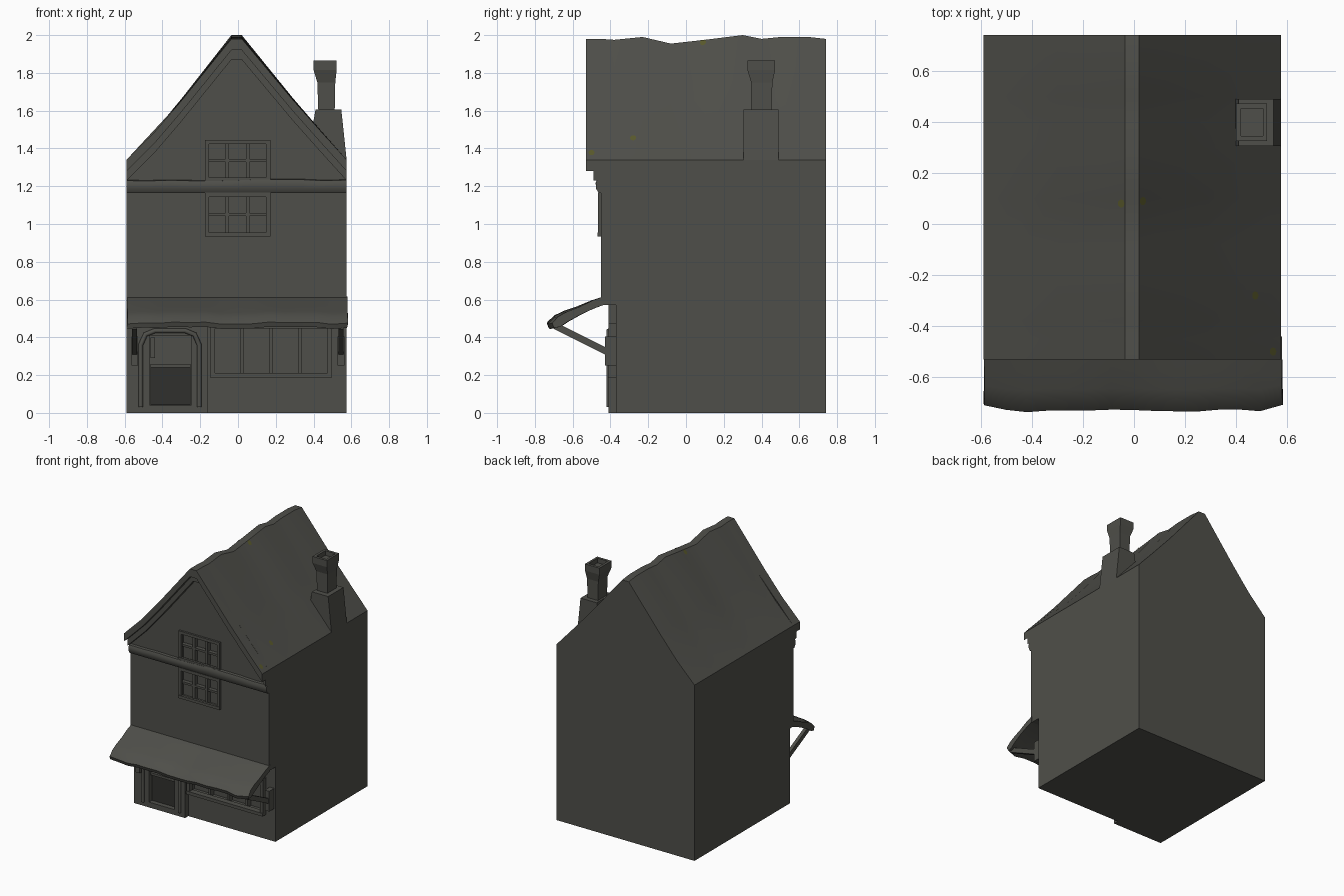
import bpy, bmesh, math, random
from mathutils import Vector

if "Cube" in bpy.data.objects:
    bpy.data.objects.remove(bpy.data.objects["Cube"])
random.seed(4)

def material(name, rgb):
    m = bpy.data.materials.new(name)
    m.diffuse_color = (*rgb, 1)
    m.use_nodes = True
    m.node_tree.nodes["Principled BSDF"].inputs["Base Color"].default_value = m.diffuse_color
    return m

STONE = material("dark_grey", (0.078, 0.078, 0.068))
DARK = material("door_black", (0.03, 0.03, 0.027))
MOSS = material("moss_olive", (0.10, 0.10, 0.025))

def make(name, faces, mat=STONE, recalc=True, smooth=None):
    """Object from a list of faces, each a list of points; shared corners are welded."""
    bm = bmesh.new()
    for f in faces:
        bm.faces.new([bm.verts.new(p) for p in f])
    bmesh.ops.remove_doubles(bm, verts=bm.verts, dist=1e-5)
    if recalc:
        bmesh.ops.recalc_face_normals(bm, faces=bm.faces)
    me = bpy.data.meshes.new(name)
    bm.to_mesh(me)
    bm.free()
    me.materials.append(mat)
    ob = bpy.data.objects.new(name, me)
    bpy.context.collection.objects.link(ob)
    if smooth:
        bpy.ops.object.select_all(action='DESELECT')
        ob.select_set(True)
        bpy.context.view_layer.objects.active = ob
        bpy.ops.object.shade_smooth_by_angle(angle=math.radians(smooth))
    return ob

def loft(rows, closed=True, caps=True):
    """Faces joining successive cross-sections."""
    out, n = [], len(rows[0])
    for a, b in zip(rows, rows[1:]):
        for i in range(n if closed else n - 1):
            j = (i + 1) % n
            out.append([a[i], a[j], b[j], b[i]])
    if caps:
        out += [rows[0][::-1], rows[-1]]
    return out

def rect(x0, x1, y0, y1, z):
    return [(x0, y0, z), (x1, y0, z), (x1, y1, z), (x0, y1, z)]

def box(x0, x1, y0, y1, z0, z1):
    return loft([rect(x0, x1, y0, y1, z0), rect(x0, x1, y0, y1, z1)])

def front(pts, y):
    return [(x, y, z) for x, z in pts]

def recess(x0, x1, z0, z1, y, d):
    """Five inner faces of an opening sunk into a front wall."""
    b = y + d
    return [rect(x0, x1, y, b, z0), rect(x0, x1, y, b, z1)[::-1],
            [(x0, y, z0), (x0, b, z0), (x0, b, z1), (x0, y, z1)],
            [(x1, y, z1), (x1, b, z1), (x1, b, z0), (x1, y, z0)],
            front([(x0, z0), (x1, z0), (x1, z1), (x0, z1)], b)]

def panel(x0, x1, z0, z1, y, hole, d):
    """Front wall rectangle with one sunken opening."""
    a, b, c, e = hole
    xs, zs, out = [x0, a, b, x1], [z0, c, e, z1], recess(*hole, y, d)
    for i in range(3):
        for k in range(3):
            if (i, k) != (1, 1):
                p, q, r, s = xs[i], xs[i + 1], zs[k], zs[k + 1]
                out.append(front([(p, r), (q, r), (q, s), (p, s)], y))
    return out

def lerp(tab, t):
    for (a, u), (b, v) in zip(tab, tab[1:]):
        if t <= b:
            return u + (v - u) * (t - a) / (b - a)
    return tab[-1][1]

# Roof shape: gable profile across x, sagging ridge along y
L, R, BACK, UP, LOW, DOOR = -0.59, 0.575, 0.74, -0.45, -0.37, -0.41
PROFILE = [(L, 1.34), (-0.44, 1.49), (-0.3, 1.655), (-0.035, 1.985), (0.02, 1.985),
           (0.29, 1.66), (0.44, 1.49), (R, 1.34)]
RIDGE = [(-0.53, 1.98), (UP, 1.98), (-0.38, 1.975), (-0.23, 1.99), (-0.08, 1.955), (0.1, 1.975),
         (0.3, 2.0), (0.4, 1.98), (0.5, 1.99), (0.65, 1.99), (BACK, 1.98)]

def roof_z(x, y):
    z = lerp(PROFILE, x)
    return z + (lerp(RIDGE, y) - 1.985) * (z - 1.34) / 0.645

def roof_row(y, off):
    return [(x, y, roof_z(x, y) - off) for x, _ in PROFILE]

edge = [(UP, .11), (-.49, .11), (-.49, .06), (-.53, .06), (-.53, 0), (UP, 0)]
rows = [roof_row(y, o) for y, o in edge + [(y, 0) for y, _ in RIDGE[2:]]]
ends = [[r[0] for r in rows[:6]], [r[-1] for r in rows[:6]][::-1]]
make("roof", loft(rows, closed=False, caps=False) + ends, smooth=35)

# Walls: sides, back, floor, jetty underside
side = [(LOW, 0), (BACK, 0), (BACK, 1.34), (UP, 1.34), (UP, .57), (LOW, .57)]
walls = [[(R, y, z) for y, z in side], [(L, y, z) for y, z in side][::-1],
         ([(L, BACK, 0), (R, BACK, 0)] + roof_row(BACK, 0)[::-1])[::-1],
         rect(L, R, LOW, BACK, 0)[::-1], rect(L, R, UP, LOW, .57)[::-1]]
# Front: shop wall, upper storey, gable around its window
SHOP, MID = (-.135, .485, .2, .46), (-.165, .16, .945, 1.155)
GX0, GX1, GZ = -.165, .16, 1.435
walls += panel(-.16, R, 0, .57, LOW, SHOP, .04)
walls += panel(L, R, .57, 1.2, UP, MID, .03)
walls += recess(GX0, GX1, 1.2, GZ, UP, .03)
za, zb = roof_z(GX0, UP), roof_z(GX1, UP)
walls += [front([(L, 1.2), (GX0, 1.2), (GX0, za), (-.3, roof_z(-.3, UP)), (L, 1.34)], UP),
          front([(GX1, 1.2), (R, 1.2), (R, 1.34), (.29, roof_z(.29, UP)), (GX1, zb)], UP),
          front([(GX0, GZ), (GX1, GZ), (GX1, zb), (.02, 1.98), (-.035, 1.98), (GX0, za)], UP)]
make("walls", walls, recalc=False)

# Door bay, standing forward of the shop wall
bay = panel(L, -.16, 0, .57, DOOR, (-.465, -.25, .04, .41), .12)
bay += [[(L, LOW, 0), (L, DOOR, 0), (L, DOOR, .57), (L, LOW, .57)],
        [(-.16, DOOR, 0), (-.16, LOW, 0), (-.16, LOW, .57), (-.16, DOOR, .57)],
        rect(L, -.16, DOOR, LOW, 0)[::-1]]
make("door_bay", bay, recalc=False)
make("half_door", box(-.464, -.251, -.375, -.35, .041, .24), DARK)
make("door_ledge", box(-.464, -.251, -.39, -.345, .24, .258))
make("door_post", box(-.464, -.44, -.43, -.38, .29, .40))

# Rounded door surround
cu = bpy.data.curves.new("door_surround", 'CURVE')
cu.dimensions = '3D'
cu.bevel_depth, cu.bevel_resolution, cu.use_fill_caps = .013, 1, True
arch = [(-.515, .03), (-.515, .36), (-.49, .415), (-.44, .435), (-.28, .435),
        (-.23, .415), (-.205, .36), (-.205, .03)]
sp = cu.splines.new('POLY')
sp.points.add(len(arch) - 1)
for p, (x, z) in zip(sp.points, arch):
    p.co = (x, DOOR, z, 1)
cu.materials.append(STONE)
bpy.context.collection.objects.link(bpy.data.objects.new("door_surround", cu))

# Windows: frame, sill and glazing bars
def window(name, x0, x1, z0, z1, y, out, cols, nrows, t, back):
    f = y - out
    parts = box(x0 - t, x0 + t, f, y, z0, z1) + box(x1 - t, x1 + t, f, y, z0, z1)
    parts += box(x0 - t, x1 + t, f, y, z1 - t, z1 + t)
    parts += box(x0 - t, x1 + t, f - .004, y, z0 - t, z0 + t)
    make(name + "_frame", parts)
    bars = []
    for i in range(1, cols):
        x = x0 + (x1 - x0) * i / cols
        bars += box(x - .009, x + .009, y - .002, y + back, z0, z1)
    for k in range(1, nrows):
        z = z0 + (z1 - z0) * k / nrows
        bars += box(x0, x1, y, y + back, z - .008, z + .008)
    make(name + "_bars", bars)

window("shop_window", *SHOP, LOW, .04, 4, 1, .012, .04)
window("middle_window", *MID, UP, .015, 3, 2, .011, .03)
window("gable_window", GX0, GX1, 1.235, GZ, UP, .015, 3, 2, .011, .03)

# Slightly crooked beam below the gable
beam = []
for i in range(11):
    x = L + (R - L) * i / 10
    d = random.uniform(-.005, .005)
    beam.append([(x, y, z) for y, z in [(UP, 1.165), (-.462, 1.165), (-.475, 1.185),
                 (-.478, 1.215 + d), (-.47, 1.232 + d), (UP, 1.235 + d)]])
make("beam", loft(beam), smooth=40)

# Awning: drooping sheet with an uneven hem
top = [(-.44, .615), (-.50, .595), (-.58, .56), (-.65, .535), (-.70, .51), (-.735, .475)]
under = [(-.725, .45), (-.69, .455), (-.64, .485), (-.57, .52), (-.50, .55), (-.44, .57)]
awning = []
for i in range(15):
    u = i / 14
    w, d = random.uniform(-.008, .004), random.uniform(-.006, .006)
    sec = []
    for y, z in top + under:
        k = (-.44 - y) / .295
        pull = .02 * k if i in (0, 14) else 0
        sec.append((-.588 + 1.168 * u + random.uniform(-.004, .004) * k,
                    max(y - w * k + pull, -.74), z + d * k))
    awning.append(sec)
make("awning", loft(awning), smooth=50)

# Awning struts and wall brackets, one each side
for label, x in (("left", -.547), ("right", .546)):
    wall = DOOR if label == "left" else LOW
    make(label + "_bracket", box(x - .018, x + .018, -.43, wall, .25, .405))
    strut = [[(x + dx, y, z + dz) for dx, dz in ((-.013, -.02), (.013, -.02), (.013, .02), (-.013, .02))]
             for y, z in ((-.70, .465), (-.40, .315))]
    make(label + "_strut", loft(strut))

# Chimney: tapering base, stack, flared hollow cap
stack = [(.365, .575, .305, .49, 1.34), (.41, .547, .305, .49, 1.605), (.425, .512, .345, .455, 1.605),
         (.42, .515, .345, .457, 1.75), (.40, .522, .325, .472, 1.815), (.40, .522, .325, .472, 1.865),
         (.42, .505, .345, .452, 1.865), (.42, .505, .345, .452, 1.83)]
make("chimney", loft([rect(*s) for s in stack]))

# Moss patches lying on the roof
for i, (cx, cy) in enumerate([(-.05, .08), (.035, .09), (.475, -.28), (.545, -.50)]):
    ring = []
    for k in range(7):
        a = k * math.tau / 7
        x, y = cx + .013 * math.cos(a), cy + .017 * math.sin(a)
        ring.append((x, y, roof_z(x, y) + .005))
    make(f"moss_{i + 1}", [ring], MOSS, recalc=False)
